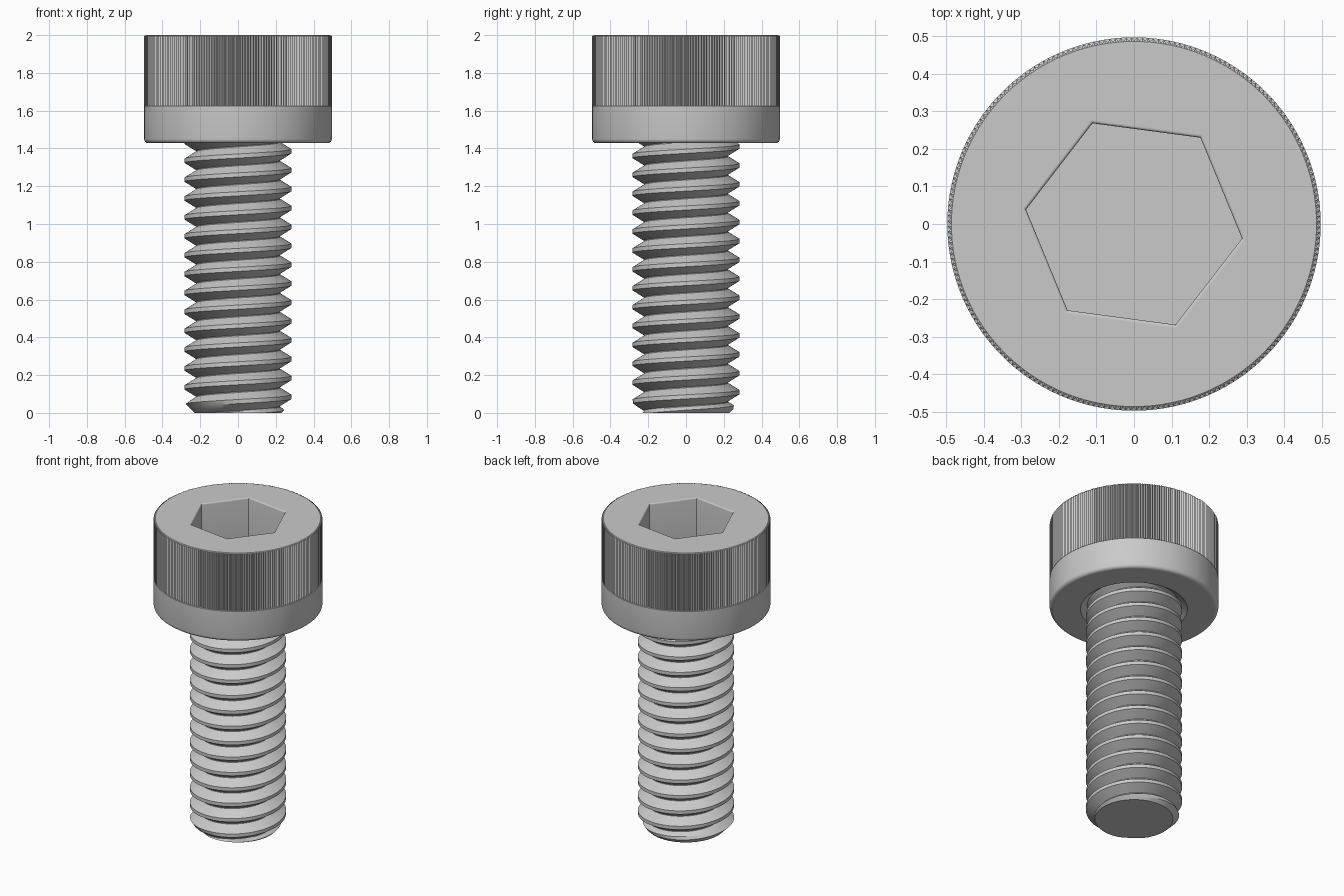
import bpy, bmesh, math
from math import pi, cos, sin, radians

old = bpy.data.objects.get("Cube")
if old:
    bpy.data.objects.remove(old)

steel = bpy.data.materials.new("plain_steel_grey")
steel.use_nodes = True
GREY = (0.59, 0.59, 0.59, 1)
steel.diffuse_color = GREY
steel.node_tree.nodes["Principled BSDF"].inputs["Base Color"].default_value = GREY


def skin(name, rows, closed, angle):
    """Join rows of points (bottom to top) into one smooth-by-angle surface."""
    bm = bmesh.new()
    grid = [[bm.verts.new(p) for p in row] for row in rows]
    count = len(grid[0])
    for low, high in zip(grid, grid[1:]):
        for i in range(count if closed else count - 1):
            j = (i + 1) % count
            bm.faces.new((low[i], low[j], high[j], high[i]))
    bmesh.ops.remove_doubles(bm, verts=bm.verts, dist=1e-5)
    bmesh.ops.recalc_face_normals(bm, faces=bm.faces)
    mesh = bpy.data.meshes.new(name)
    bm.to_mesh(mesh)
    bm.free()
    mesh.materials.append(steel)
    obj = bpy.data.objects.new(name, mesh)
    bpy.context.collection.objects.link(obj)
    bpy.ops.object.select_all(action='DESELECT')
    obj.select_set(True)
    bpy.context.view_layer.objects.active = obj
    bpy.ops.object.shade_smooth_by_angle(angle=radians(angle))


# Head: rings that are round, knurled or hexagonal
COLS = 432
TURN = radians(-7.6)


def ring(radius, z, kind="round"):
    points = []
    for i in range(COLS):
        a = 2 * pi * i / COLS
        r = radius
        if kind == "knurl" and i % 2:
            r -= 0.009
        elif kind == "hex":
            r *= cos(pi / 6) / cos(a % (pi / 3) - pi / 6)
        points.append((r * cos(a + TURN), r * sin(a + TURN), z))
    return points


HEAD_R, HEAD_Z, KNURL_Z = 0.497, 1.428, 1.624
ROUND, LIP = 0.022, 0.008
head = [ring(0, 1.47), ring(0.26, 1.47), ring(0.315, HEAD_Z), ring(0.32, HEAD_Z),
        ring(0.47, HEAD_Z)]
for k in range(5):
    a = pi / 2 * k / 4
    head.append(ring(HEAD_R - ROUND * (1 - sin(a)), HEAD_Z + ROUND * (1 - cos(a))))
head += [
    ring(HEAD_R, KNURL_Z),
    ring(HEAD_R, KNURL_Z + 0.002, "knurl"),
    ring(HEAD_R, 1.996, "knurl"),
    ring(0.486, 2.0),
    ring(0.483, 2.0),
    ring(0.302, 2.0, "hex"),
]
# Softly rounded socket lip, then the socket walls and floor
for k in range(5):
    a = pi / 2 * (1 - k / 4)
    head.append(ring(0.29 + LIP * (1 - cos(a)), 2.0 - LIP * (1 - sin(a)), "hex"))
head[-5:] = reversed([ring(0.29 + LIP * (1 - cos(b)), 2.0 - LIP * (1 - sin(b)), "hex")
                      for b in (pi / 2 * k / 4 for k in range(5))])
head += [ring(0.29, 1.71, "hex"), ring(0, 1.71)]
skin("socket_head", head, True, 25)

# Threaded shank: a right-handed helical profile with a chamfered tip
PITCH, CREST_R, ROOT_R = 0.1, 0.283, 0.223
FLAT, FLANK = 0.011, 0.048
CREST_Z, TOP_Z = 1.385, 1.5
STEPS = 96


def thread_radius(z, a):
    d = (z - CREST_Z - PITCH * a / (2 * pi)) / PITCH
    d = abs(d - round(d)) * PITCH
    drop = min(max((d - FLAT) / (FLANK - FLAT), 0), 1)
    return min(CREST_R - (CREST_R - ROOT_R) * drop, 0.23 + z)


MID = (FLAT + FLANK) / 2
offsets = [-FLANK, -MID, -FLAT, FLAT, MID, FLANK]
angles = [2 * pi * i / STEPS for i in range(STEPS + 1)]
shank = [[(0, 0, 0)] * len(angles)]
for turn in range(-16, 4):
    for off in offsets:
        row = []
        for a in angles:
            z = CREST_Z + PITCH * (turn + a / (2 * pi)) + off
            z = min(max(z, 0), TOP_Z)
            r = thread_radius(z, a)
            row.append((r * cos(a), r * sin(a), z))
        shank.append(row)
shank.append([(0, 0, TOP_Z)] * len(angles))
skin("threaded_shank", shank, False, 25)
